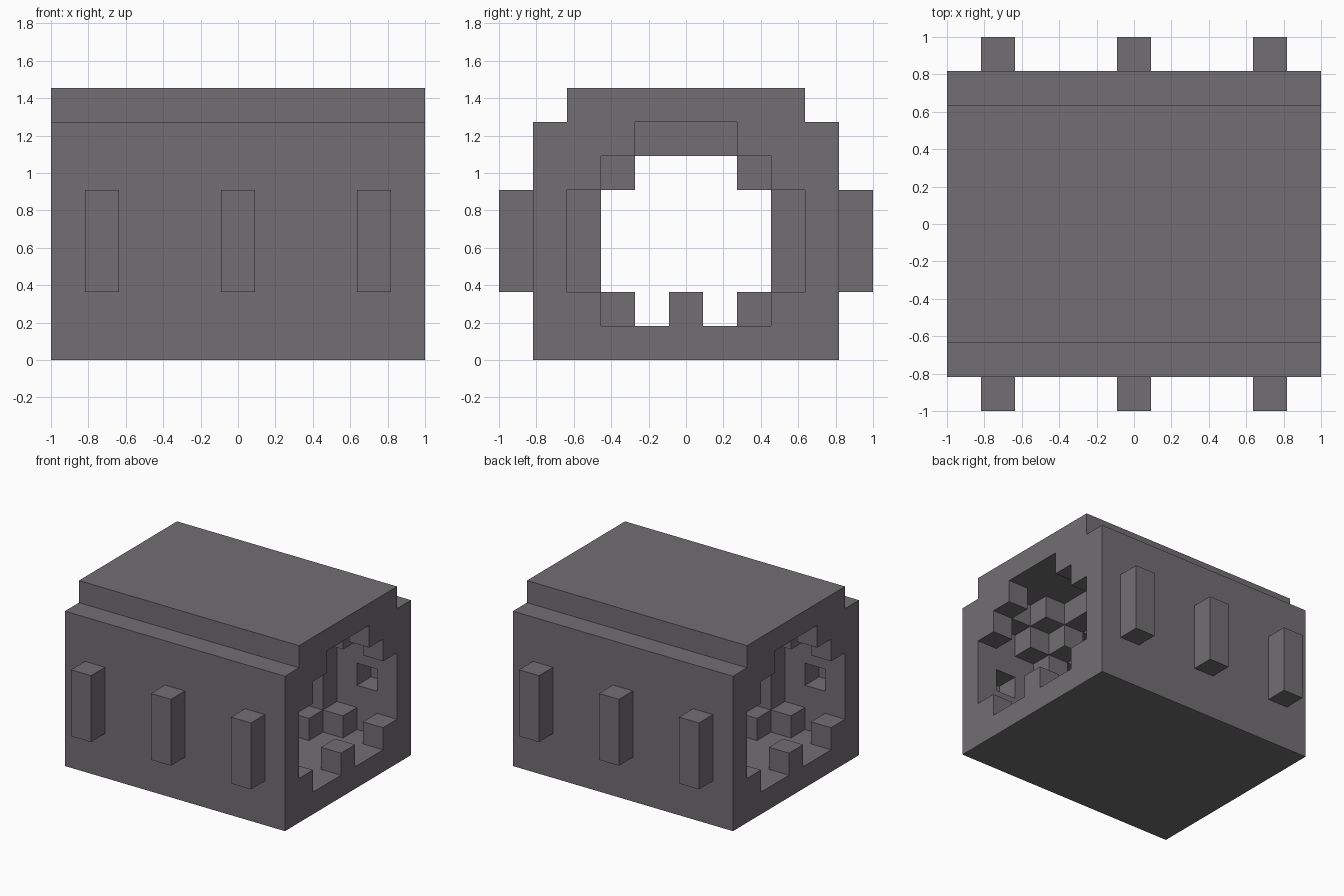
import bpy, bmesh
from mathutils import Vector
from itertools import product

cube = bpy.data.objects.get("Cube")
if cube:
    bpy.data.objects.remove(cube)

UNIT = 2 / 11
ORIGIN = Vector((-5.5, -4.5, 0))

grey = bpy.data.materials.new("stone_grey")
grey.use_nodes = True
colour = (0.165, 0.158, 0.165, 1)
grey.diffuse_color = colour
grey.node_tree.nodes["Principled BSDF"].inputs["Base Color"].default_value = colour


def block(xs, ys, zs):
    """Set of unit cells covering the given ranges."""
    return set(product(range(*xs), range(*ys), range(*zs)))


def tunnel(x, grow):
    """One slice of the stepped tunnel; grow widens or narrows it."""
    sl = (x, x + 1)
    rows = (((1, 2), 2), ((2, 5), 3), ((5, 6), 2), ((6, 7), 1))
    cells = set()
    for zs, half in rows:
        if grow > 0 and zs == (2, 5):
            # Wide slices keep the side wall flush apart from a small niche
            half = 3
            cells |= block(sl, (0, 9), (3, 4))
        else:
            half += grow
        if half > 0:
            cells |= block(sl, (4 - half, 5 + half), zs)
    return cells


def build(name, own, solid):
    """Make an object from the exposed faces of its cells."""
    bm = bmesh.new()
    corners = {}
    for cell in own:
        for axis, side in product(range(3), (0, 1)):
            near = list(cell)
            near[axis] += 2 * side - 1
            if tuple(near) in solid:
                continue
            b, c = (axis + 1) % 3, (axis + 2) % 3
            loop = []
            for db, dc in ((0, 0), (1, 0), (1, 1), (0, 1)):
                p = list(cell)
                p[axis] += side
                p[b] += db
                p[c] += dc
                key = tuple(p)
                if key not in corners:
                    corners[key] = bm.verts.new((Vector(key) + ORIGIN) * UNIT)
                loop.append(corners[key])
            bm.faces.new(loop if side else loop[::-1])
    # Merge coplanar squares into clean flat faces
    bmesh.ops.dissolve_limit(bm, angle_limit=0.01, verts=bm.verts[:], edges=bm.edges[:])
    mesh = bpy.data.meshes.new(name)
    bm.to_mesh(mesh)
    bm.free()
    mesh.materials.append(grey)
    bpy.context.collection.objects.link(bpy.data.objects.new(name, mesh))


# Tunnel slices repeat: plain, wide, plain, narrow
hollow = set()
for x in range(11):
    hollow |= tunnel(x, (0, 1, 0, -1)[x % 4])

parts = {
    "main_shell": block((0, 11), (0, 9), (0, 7)) - hollow,
    "roof_slab": block((0, 11), (1, 8), (7, 8)),
}

# Buttresses along the front and back walls
for side, y in (("front", -1), ("back", 9)):
    for i, x in enumerate((1, 5, 9)):
        parts[f"{side}_buttress_{i + 1}"] = block((x, x + 1), (y, y + 1), (2, 5))

# Threshold blocks in the two end openings
for side, x in (("right", 0), ("left", 10)):
    parts[f"{side}_threshold_block"] = block((x, x + 1), (4, 5), (1, 2))

solid = set().union(*parts.values())
for name, cells in parts.items():
    build(name, cells, solid)
